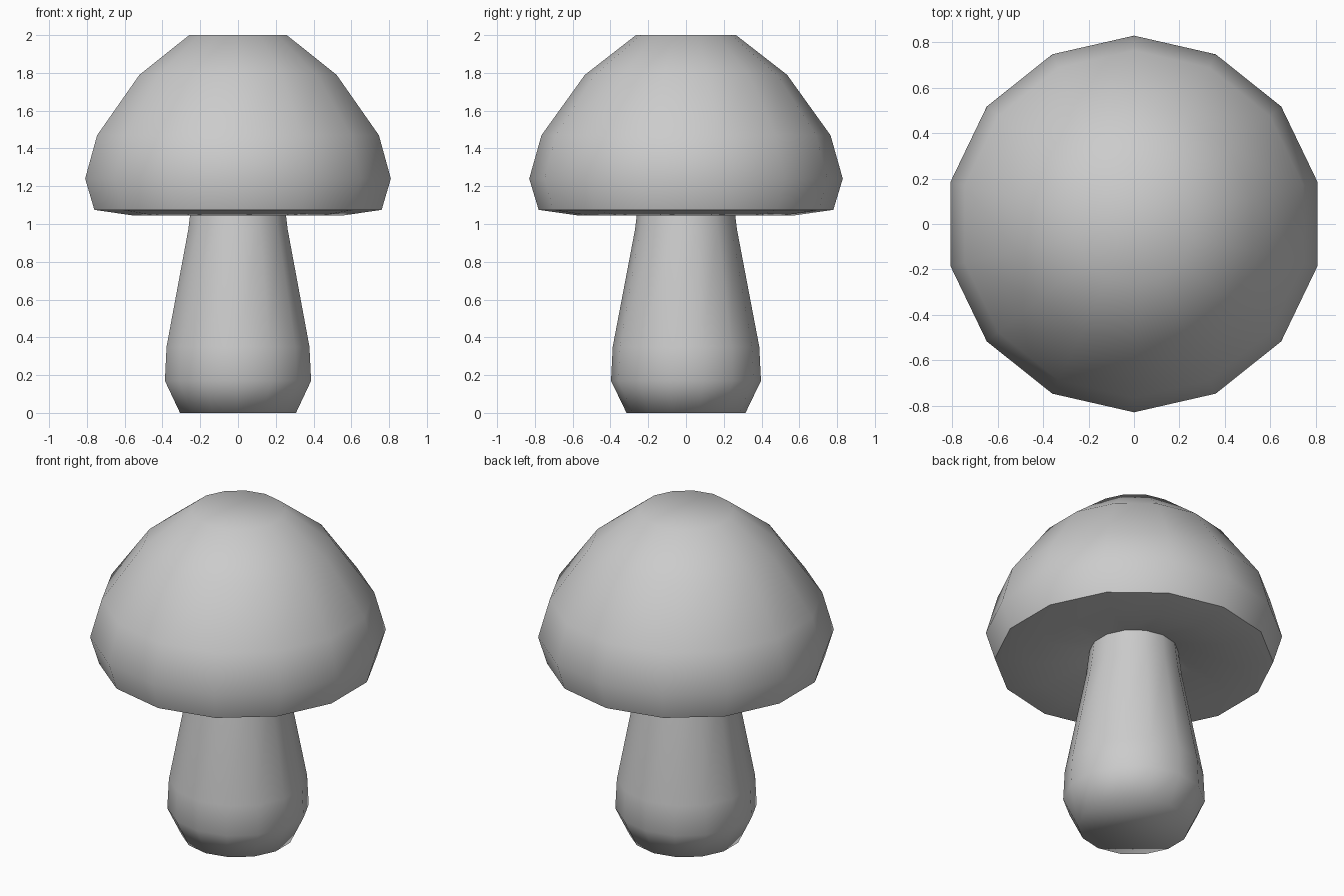
import bpy, bmesh, math

if "Cube" in bpy.data.objects:
    bpy.data.objects.remove(bpy.data.objects["Cube"])

SIDES = 14


def lathe(name, profile, smooth_angle, close_first=False, close_last=False):
    """Revolve (radius, z) points around z, with a vertex on the +y axis."""
    bm = bmesh.new()
    rings = []
    for r, z in profile:
        ring = []
        for i in range(SIDES):
            a = math.pi / 2 + 2 * math.pi * i / SIDES
            ring.append(bm.verts.new((r * math.cos(a), r * math.sin(a), z)))
        rings.append(ring)
    for low, high in zip(rings, rings[1:]):
        for i in range(SIDES):
            j = (i + 1) % SIDES
            bm.faces.new((low[i], low[j], high[j], high[i]))
    if close_first:
        bm.faces.new(rings[0][::-1])
    if close_last:
        bm.faces.new(rings[-1])
    mesh = bpy.data.meshes.new(name)
    bm.to_mesh(mesh)
    bm.free()
    obj = bpy.data.objects.new(name, mesh)
    bpy.context.collection.objects.link(obj)
    bpy.ops.object.select_all(action='DESELECT')
    obj.select_set(True)
    bpy.context.view_layer.objects.active = obj
    bpy.ops.object.shade_smooth_by_angle(angle=math.radians(smooth_angle))
    return obj


# Stem: rounded foot tapering up into the cap
lathe("stem", [(0.315, 0), (0.397, 0.17), (0.388, 0.35), (0.27, 0.97), (0.25, 1.13)],
      80, close_first=True)

# Cap: slightly hollow underside, crisp rim, dome with a flat top
lathe("cap", [(0.25, 1.13), (0.57, 1.045), (0.78, 1.075), (0.83, 1.24),
              (0.765, 1.47), (0.535, 1.79), (0.265, 2.0)],
      50, close_last=True)
